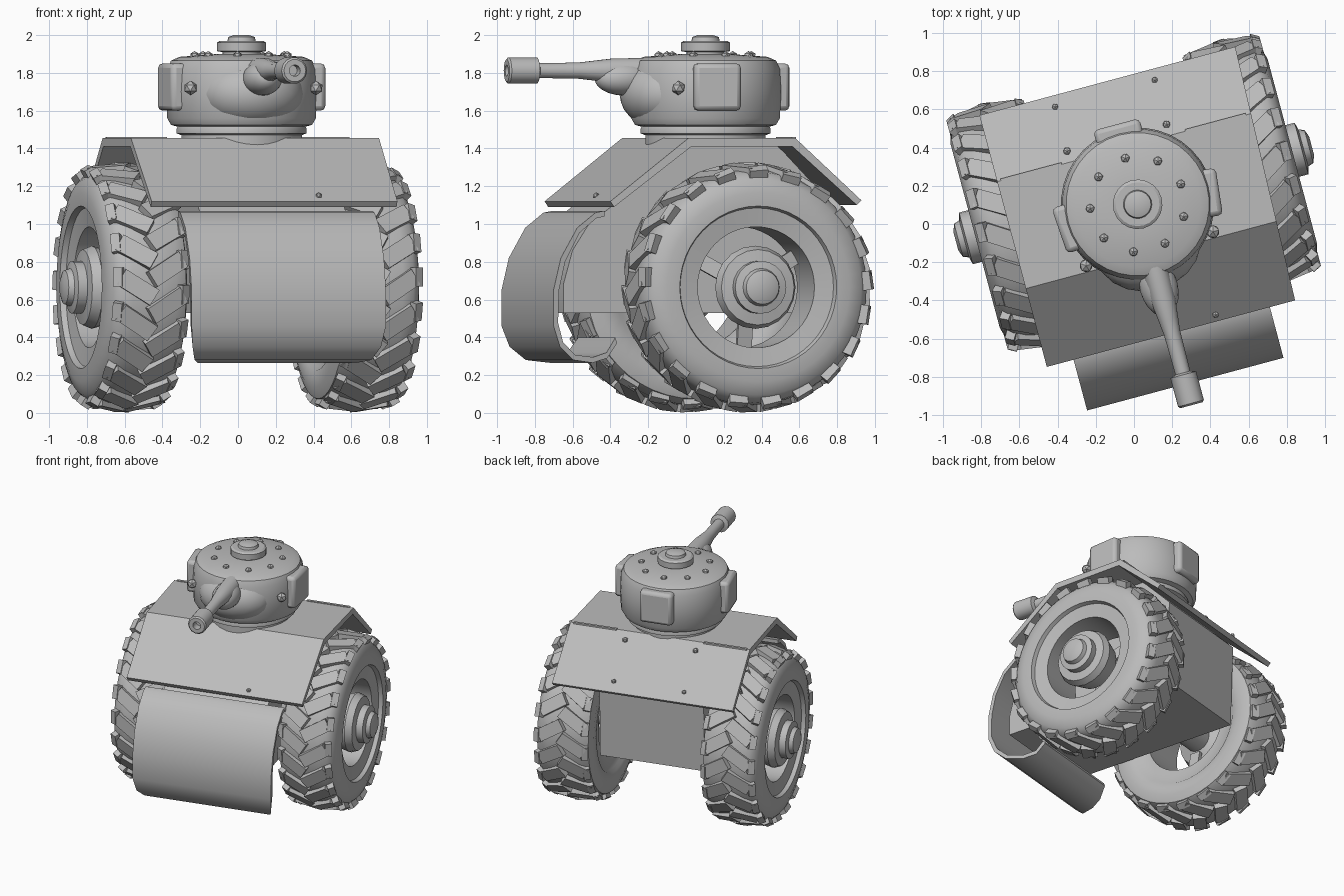
import bpy, bmesh, math
from mathutils import Matrix, Vector

cube = bpy.data.objects.get("Cube")
if cube:
    bpy.data.objects.remove(cube, do_unlink=True)

grey = bpy.data.materials.new("plain grey")
grey.use_nodes = True
grey.diffuse_color = (0.5, 0.5, 0.5, 1)
grey.node_tree.nodes["Principled BSDF"].inputs["Base Color"].default_value = (0.5, 0.5, 0.5, 1)

HEADING = Matrix.Rotation(math.radians(15), 4, 'Z')   # whole vehicle is turned
MID = 0.04                                            # centreline of the vehicle
T = Matrix.Translation


def rot(deg, axis):
    return Matrix.Rotation(math.radians(deg), 4, axis)


def finish(name, bm, angle=35):
    bmesh.ops.remove_doubles(bm, verts=bm.verts, dist=0.0005)
    bm.transform(HEADING)
    bmesh.ops.recalc_face_normals(bm, faces=bm.faces)
    mesh = bpy.data.meshes.new(name)
    bm.to_mesh(mesh)
    bm.free()
    mesh.materials.append(grey)
    mesh.shade_smooth()
    mesh.set_sharp_from_angle(angle=math.radians(angle))
    ob = bpy.data.objects.new(name, mesh)
    bpy.context.collection.objects.link(ob)
    return ob


def revolve(bm, profile, matrix, n=32, closed=False):
    """Spin (radius, height) points about the local z axis."""
    rings = []
    for r, h in profile:
        rings.append([bm.verts.new(matrix @ Vector((r * math.cos(t), r * math.sin(t), h)))
                      for t in (2 * math.pi * i / n for i in range(n))])
    pairs = list(zip(rings, rings[1:]))
    if closed:
        pairs.append((rings[-1], rings[0]))
    for a, b in pairs:
        for i in range(n):
            j = (i + 1) % n
            bm.faces.new((a[i], a[j], b[j], b[i]))
    if not closed:
        for ring in (rings[0], rings[-1]):
            bm.faces.new(ring)


def prism(bm, outline, x0, x1):
    """Extrude a (y, z) outline from x0 to x1."""
    a = [bm.verts.new((x0, y, z)) for y, z in outline]
    b = [bm.verts.new((x1, y, z)) for y, z in outline]
    bm.faces.new(a)
    bm.faces.new(b)
    for i in range(len(a)):
        j = (i + 1) % len(a)
        bm.faces.new((a[i], a[j], b[j], b[i]))


def box(bm, size, matrix):
    bmesh.ops.create_cube(bm, size=1, matrix=matrix @ Matrix.Diagonal((*size, 1)))


def rivet(bm, place, radius=0.022):
    bmesh.ops.create_icosphere(bm, subdivisions=1, radius=radius, matrix=T(place))


def blob(name, place, radii):
    bm = bmesh.new()
    bmesh.ops.create_icosphere(bm, subdivisions=3, radius=1,
                               matrix=T(place) @ Matrix.Diagonal((*radii, 1)))
    finish(name, bm, 40)


# Hull: rounded nose, flat floor and tail
bm = bmesh.new()
prism(bm, [(-0.79, 0.53), (-0.79, 0.68), (-0.74, 0.86), (-0.65, 1.0), (-0.53, 1.09),
           (-0.18, 1.41), (0.39, 1.41), (0.62, 1.17), (0.6, 0.53)], MID - 0.4, MID + 0.4)
finish("hull", bm)

# Curved front shield, a thin shell whose lower lip narrows towards the back
arc = [(-0.60, 1.07), (-0.65, 1.06), (-0.75, 0.98), (-0.84, 0.82), (-0.88, 0.65), (-0.88, 0.46),
       (-0.84, 0.35), (-0.76, 0.28), (-0.64, 0.265), (-0.55, 0.29), (-0.49, 0.37)]
centre = Vector((-0.6, 0.65))
inner = []
for p in arc:
    d = (centre - Vector(p)).normalized() * 0.03
    inner.append((p[0] + d.x, p[1] + d.y))
bm = bmesh.new()
prism(bm, arc + inner[::-1], -0.49, 0.575)
for v in bm.verts:
    if v.co.z < 0.45:
        v.co.x -= math.copysign(0.4, v.co.x) * (v.co.y + 0.88)
finish("front_shield", bm, 40)

# Folded roof plate, a little wider at the back on the left
top = [(-0.605, 1.12), (-0.18, 1.455), (0.40, 1.455), (0.76, 1.125)]
under = [(0.735, 1.10), (0.385, 1.41), (-0.165, 1.41), (-0.585, 1.09)]
bm = bmesh.new()
prism(bm, top + under, -0.635, 0.73)
for v in bm.verts:
    if v.co.x > 0:
        v.co.x += 0.03 * v.co.y
finish("roof_plate", bm, 20)

bm = bmesh.new()
for x in (-0.24, 0.30):
    rivet(bm, (x, 0.46, 1.41))
    rivet(bm, (x, 0.70, 1.185), 0.018)
rivet(bm, (0.29, -0.57, 1.15), 0.018)
finish("roof_rivets", bm, 20)

# Raised seams on the roof plate
bm = bmesh.new()
for x in (-0.45, 0.55):
    box(bm, (0.33, 0.02, 0.012), T((x, 0.40, 1.455)))
finish("roof_seams", bm)

# Wheels: tyre, chevron lugs, hub and spokes
tyre = [(0.32, 0.46), (0.42, 0.45), (0.44, 0.43), (0.53, 0.42), (0.59, 0.44), (0.62, 0.50),
        (0.625, 0.63), (0.622, 0.74), (0.61, 0.80), (0.57, 0.84), (0.50, 0.86),
        (0.43, 0.86), (0.42, 0.83), (0.32, 0.815)]
hub = [(0.10, 0.38), (0.10, 0.62), (0.18, 0.66), (0.22, 0.80), (0.20, 0.85), (0.14, 0.86),
       (0.14, 0.91), (0.10, 0.92), (0.09, 0.95), (0.05, 0.965)]
LUGS = 21
for side, label in ((1, "left"), (-1, "right")):
    place = T((MID, 0.155, 0.665)) @ Matrix.Diagonal((side, 1, 1, 1))
    axis = place @ rot(90, 'Y')

    bm = bmesh.new()
    revolve(bm, tyre, axis, 48, closed=True)
    finish(label + "_tyre", bm, 40)

    bm = bmesh.new()
    for k in range(LUGS):
        for half in (-1, 1):
            turn = place @ rot(360 / LUGS * (k + half / 4), 'X')
            box(bm, (0.21, 0.095, 0.05),
                turn @ T((0.635 + half * 0.08, 0, 0.622)) @ rot(half * 8, 'Y') @ rot(half * 32, 'Z'))
            box(bm, (0.05, 0.10, 0.10),
                turn @ T((0.64 + half * 0.163, 0.055, 0.585)) @ rot(half * 30, 'Y'))
    finish(label + "_tread_lugs", bm, 20)

    bm = bmesh.new()
    revolve(bm, hub, axis, 20)
    finish(label + "_hub", bm, 30)

    bm = bmesh.new()
    for k in range(3):
        box(bm, (0.03, 0.08, 0.22),
            place @ rot(120 * k + 180, 'X') @ T((0.58, 0, 0.24)) @ rot(-12, 'Y'))
    finish(label + "_spokes", bm)

# Turret drum with neck and shallow dome
turret = T((MID + 0.005, 0.095, 0))
bm = bmesh.new()
revolve(bm, [(0.32, 1.40), (0.32, 1.47), (0.345, 1.48), (0.345, 1.505), (0.34, 1.515),
             (0.375, 1.525), (0.395, 1.56), (0.402, 1.70), (0.395, 1.82), (0.375, 1.865),
             (0.33, 1.885), (0.13, 1.90)], turret, 36)
finish("turret", bm)

bm = bmesh.new()
revolve(bm, [(0.10, 1.88), (0.10, 1.91), (0.13, 1.915), (0.13, 1.96), (0.115, 1.97),
             (0.075, 1.97), (0.07, 1.99), (0.04, 2.0)], turret, 20)
finish("hatch", bm, 30)

# Armour pads on both sides and the back of the turret
for name, angle in (("left_pad", -6), ("back_pad", 90), ("right_pad", 184)):
    bm = bmesh.new()
    box(bm, (0.12, 0.25, 0.25), turret @ rot(angle, 'Z') @ T((0.373, 0, 1.725)))
    ob = finish(name, bm)
    bevel = ob.modifiers.new("soft_edges", 'BEVEL')
    bevel.width = 0.025
    bevel.segments = 2

# Rivets around the dome and knobs on the turret wall
bm = bmesh.new()
for k in range(9):
    rivet(bm, turret @ rot(40 * k + 10, 'Z') @ Vector((0.25, 0, 1.89)), 0.026)
for angle in (-35, 215):
    rivet(bm, turret @ rot(angle, 'Z') @ Vector((0.42, 0, 1.72)), 0.038)
finish("turret_rivets", bm, 20)

# Gun: tapered barrel with hollow muzzle, pointing forward
bm = bmesh.new()
gun = T((MID + 0.005, 0, 1.812)) @ rot(90, 'X')
revolve(bm, [(0.07, 0.2), (0.065, 0.42), (0.052, 0.53), (0.044, 0.6),
             (0.04, 0.82), (0.07, 0.83), (0.07, 0.985), (0.06, 0.995),
             (0.03, 0.995), (0.03, 0.93)], gun, 14)
finish("gun", bm, 30)

# Swollen turret front and the gun socket on it
blob("turret_front", (MID, -0.13, 1.69), (0.28, 0.235, 0.19))
blob("gun_socket", (MID, -0.35, 1.77), (0.1, 0.16, 0.09))
